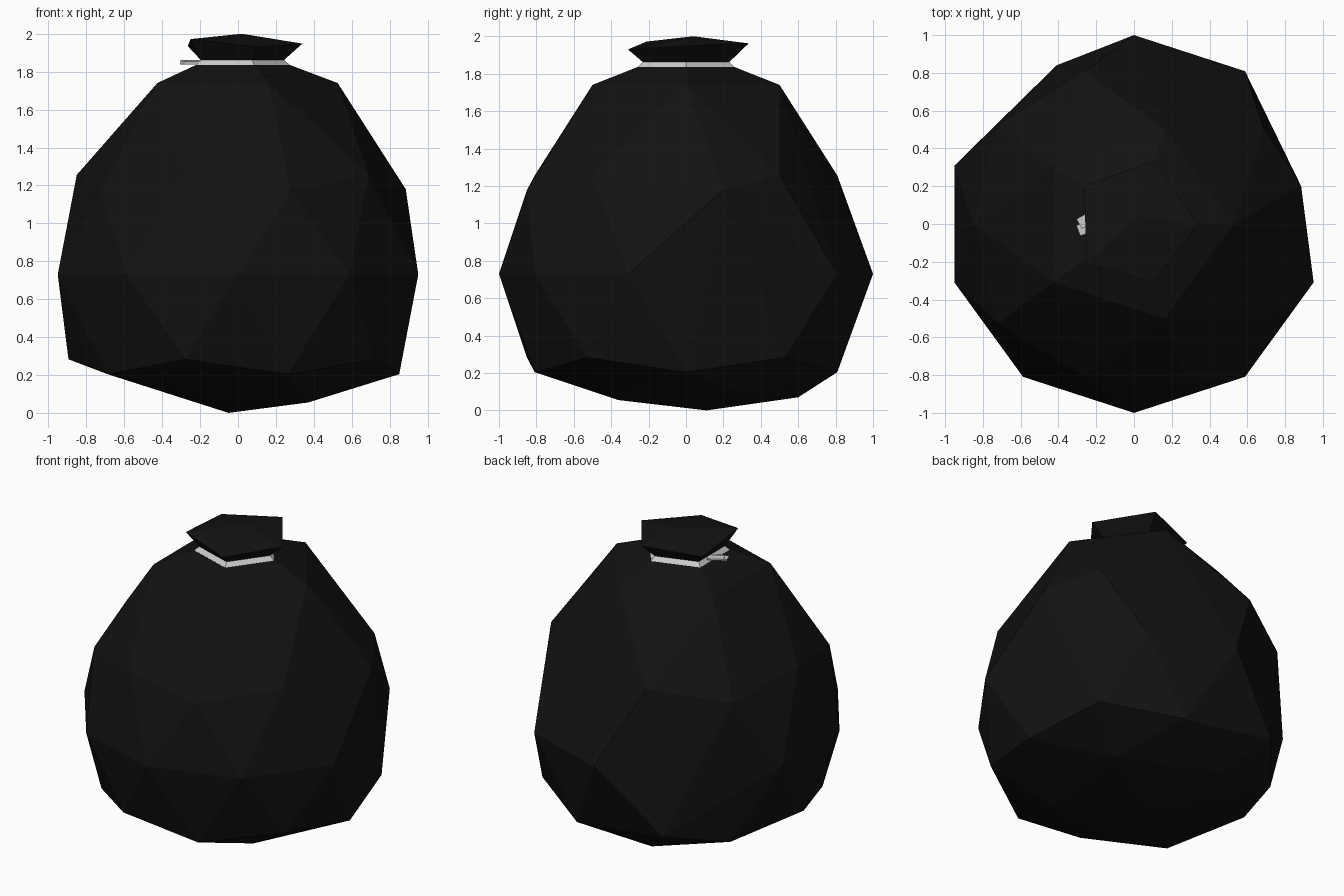
import bpy, bmesh, math
from mathutils import Vector

if "Cube" in bpy.data.objects:
    bpy.data.objects.remove(bpy.data.objects["Cube"])


def material(name, v):
    m = bpy.data.materials.new(name)
    m.diffuse_color = (v, v, v, 1)
    m.use_nodes = True
    m.node_tree.nodes["Principled BSDF"].inputs["Base Color"].default_value = m.diffuse_color
    return m


BLACK = material("black_plastic", 0.006)
WHITE = material("tie_plastic", 0.75)
MID = 0.73  # height of the widest part


def finish(bm, name, mat):
    bmesh.ops.recalc_face_normals(bm, faces=bm.faces[:])
    me = bpy.data.meshes.new(name)
    bm.to_mesh(me)
    bm.free()
    me.materials.append(mat)
    ob = bpy.data.objects.new(name, me)
    bpy.context.collection.objects.link(ob)
    return ob


def pentagon(r, z):
    return [(r * math.cos(k * math.tau / 5), r * math.sin(k * math.tau / 5), z) for k in range(5)]


def loft(name, rings, mat, apex=None):
    bm = bmesh.new()
    vs = [[bm.verts.new(p) for p in ring] for ring in rings]
    n = len(vs[0])
    for a, b in zip(vs, vs[1:]):
        for i in range(n):
            j = (i + 1) % n
            bm.faces.new((a[i], a[j], b[j], b[i]))
    if apex:
        top = bm.verts.new(apex)
        for i in range(n):
            bm.faces.new((vs[-1][i], vs[-1][(i + 1) % n], top))
    return finish(bm, name, mat)


# Bag body: faceted ball, some facets merged, sagging base, gathered neck
src = bmesh.new()
bmesh.ops.create_icosphere(src, subdivisions=2, radius=1)
pts = [v.co + Vector((0, 0, MID)) for v in src.verts if abs(v.co.z) < 0.7]
src.free()
merged = [(0.95, 0.31, 0.73), (0.894, 0, 1.177), (0.276, 0.85, 1.177),
          (-0.588, 0.809, 0.73), (-0.276, 0.85, 0.283)]
pts = [p for p in pts if all((p - Vector(m)).length > 0.05 for m in merged)]
pts += [(0.885, 0.2, 1.18), (-0.41, 0.84, 0.29)]
pts += pentagon(0.526, 1.74) + pentagon(0.275, 1.835)
pts += [(-0.05, 0.11, 0), (0.37, -0.36, 0.055), (-0.16, 0.6, 0.07),
        (0.42, 0.31, 0.09), (-0.53, 0, 0.155), (-0.16, -0.5, 0.11)]
bm = bmesh.new()
for p in pts:
    bm.verts.new(p)
bmesh.ops.convex_hull(bm, input=bm.verts[:])
bmesh.ops.delete(bm, geom=[v for v in bm.verts if not v.link_faces], context='VERTS')
finish(bm, "bag_body", BLACK)

# Tie band around the neck
loft("tie_band", [pentagon(0.277, 1.832), pentagon(0.243, 1.862)], WHITE)

# Loose ends of the tie
for i, (a, b, z) in enumerate([((-0.2, 0.05), (-0.29, 0.0), 1.852),
                               ((-0.2, 0.0), (-0.295, -0.035), 1.838)]):
    a, b = Vector(a), Vector(b)
    d = (b - a).normalized()
    side = Vector((-d.y, d.x)) * 0.03
    corners = [a + side, b + side, b - side, a - side]
    bm = bmesh.new()
    face = bm.faces.new([bm.verts.new((c.x, c.y, z)) for c in corners])
    new = bmesh.ops.extrude_face_region(bm, geom=[face])["geom"]
    for v in new:
        if isinstance(v, bmesh.types.BMVert):
            v.co.z += 0.01
    finish(bm, f"tie_end_{i + 1}", WHITE)

# Gathered ruffle above the tie
rim = [(0.34, 0.0, 1.948), (0.105, 0.335, 1.962), (-0.265, 0.2, 1.935),
       (-0.25, -0.21, 1.972), (0.1, -0.31, 1.93)]
loft("neck_ruffle", [pentagon(0.243, 1.862), rim], BLACK, apex=(0.02, 0.04, 2.0))
